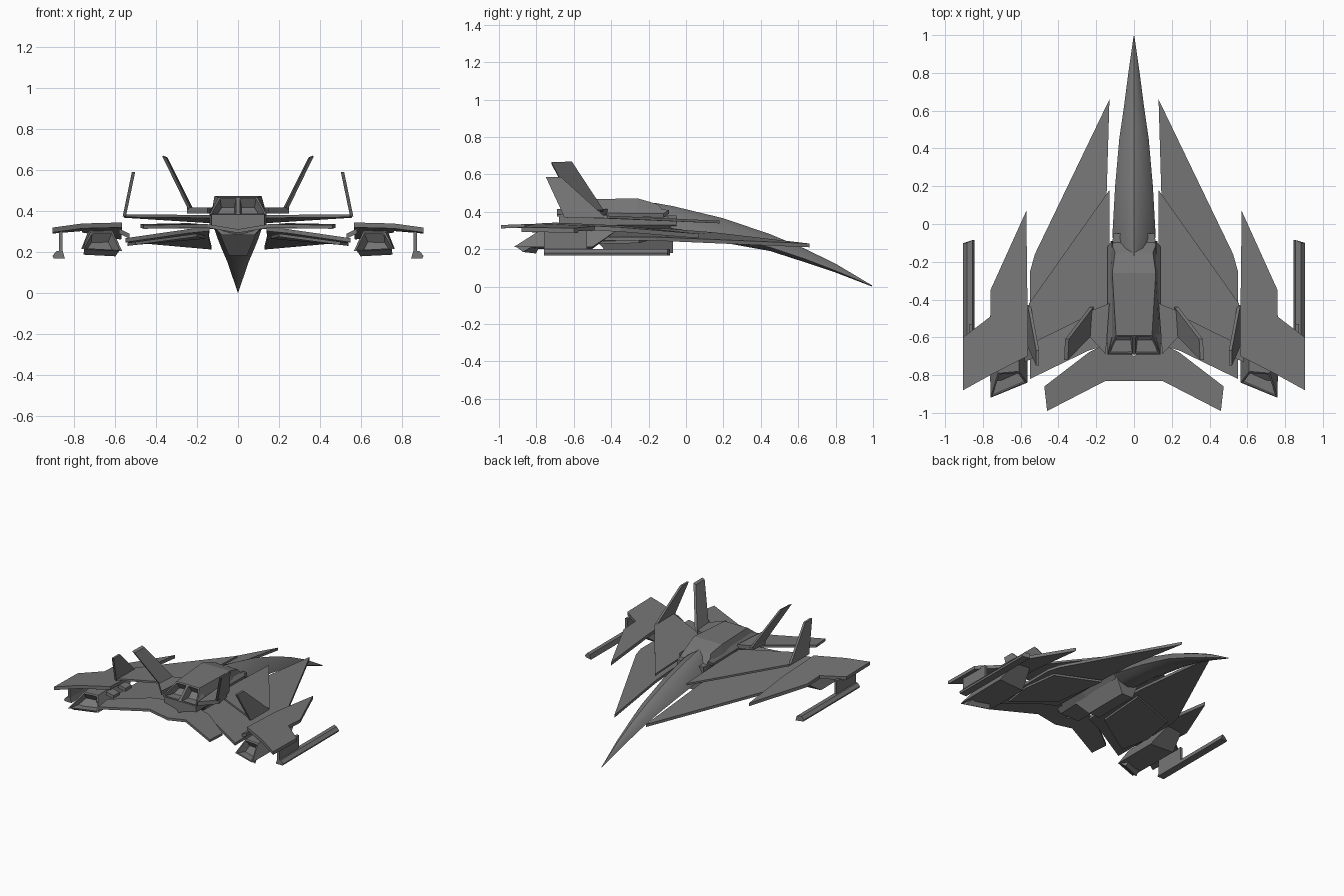
import bpy, bmesh
from mathutils import Vector

if "Cube" in bpy.data.objects:
    bpy.data.objects.remove(bpy.data.objects["Cube"])

# Dark grey paint for the whole airframe
paint = bpy.data.materials.new("dark_grey")
paint.diffuse_color = (.18, .18, .18, 1)
paint.use_nodes = True
paint.node_tree.nodes["Principled BSDF"].inputs["Base Color"].default_value = paint.diffuse_color


def finish(name, bm, mirror):
    bmesh.ops.recalc_face_normals(bm, faces=bm.faces)
    me = bpy.data.meshes.new(name)
    bm.to_mesh(me)
    bm.free()
    me.materials.append(paint)
    ob = bpy.data.objects.new(name, me)
    bpy.context.collection.objects.link(ob)
    if mirror:
        ob.modifiers.new("Mirror", 'MIRROR').use_mirror_merge = False
    return ob


def loft(name, rings, mirror=False, recess=None):
    """Skin equal-length rings; recess = depth of a hollow in the last cap."""
    bm = bmesh.new()
    vs = [[bm.verts.new(p) for p in r] for r in rings]
    n = len(rings[0])
    for a, b in zip(vs, vs[1:]):
        for i in range(n):
            j = (i + 1) % n
            bm.faces.new((a[i], a[j], b[j], b[i]))
    bm.faces.new(vs[0])
    r = vs[-1]
    if recess and n == 6:   # split cap into two openings
        caps = [bm.faces.new((r[0], r[1], r[2], r[5])), bm.faces.new((r[5], r[2], r[3], r[4]))]
    else:
        caps = [bm.faces.new(r)]
    if recess:
        bmesh.ops.recalc_face_normals(bm, faces=bm.faces)
        bmesh.ops.inset_individual(bm, faces=caps, thickness=0.013)
        bmesh.ops.inset_individual(bm, faces=caps, thickness=0.012, depth=-recess)
    return finish(name, bm, mirror)


def plate(name, pts, t, mirror=True):
    """Extrude an outline by vector t, centred on the outline."""
    t = Vector(t) / 2
    return loft(name, [[Vector(p) - t for p in pts], [Vector(p) + t for p in pts]], mirror)


# Drooped nose fuselage: y, half width, top, side and keel heights
stations = [(.995, .002, .006, .003, 0), (.8, .03, .122, .085, .075), (.63, .052, .205, .15, .132),
            (.45, .078, .28, .21, .19), (.2, .10, .365, .265, .235), (-.07, .115, .43, .31, .25),
            (-.17, .06, .448, .36, .27)]
nose = loft("nose_fuselage", [
    [(0, y, t), (.55 * w, y, t - .25 * (t - m)), (w, y, m), (.55 * w, y, b + .3 * (m - b)), (0, y, b),
     (-.55 * w, y, b + .3 * (m - b)), (-w, y, m), (-.55 * w, y, t - .25 * (t - m))]
    for y, w, t, m, b in stations])
bpy.context.view_layer.objects.active = nose
nose.select_set(True)
bpy.ops.object.shade_smooth_by_angle(angle=.7)
nose.select_set(False)


# Dorsal engine housing with twin rear nozzles
def housing(yb, yt, wb, wt, zb, zt):
    return [(-wb, yb, zb), (-wt, yt, zt), (0, yt, zt), (wt, yt, zt), (wb, yb, zb), (0, yb, zb)]


loft("engine_housing", [housing(-.09, -.15, .125, .10, .37, .44), housing(-.25, -.26, .13, .115, .38, .472),
                        housing(-.69, -.59, .14, .095, .38, .465)], recess=.05)
plate("housing_cheek", [(.115, -.09, .40), (.138, -.12, .38), (.138, -.69, .385), (.115, -.60, .42)], (.005, 0, .02))

# Core under the housing
loft("fuselage_core", [
    [(-w, y, .38), (w, y, .38), (w, y, .33), (.6 * w, y, .28), (-.6 * w, y, .28), (-w, y, .33)]
    for y, w in ((-.05, .11), (-.4, .14), (-.68, .13))])

# Belly intake, open at the front
loft("belly_intake", [
    [(-.09, y1, .29), (0, y1, .29), (.09, y1, .29), (.045, y3, .18), (0, y3, .18), (-.045, y3, .18)]
    for y1, y3 in ((-.52, -.42), (-.07, -.07))])

# Main delta wings
plate("delta_wing", [(.13, .66, .22), (.525, -.16, .255), (.55, -.25, .255), (.55, -.82, .255),
                     (.24, -.67, .30), (.14, -.64, .31), (.14, -.1, .30), (.145, .15, .28)], (0, 0, .02))
plate("wing_underlayer", [(.16, -.15, .27), (.50, -.25, .24), (.54, -.5, .235), (.50, -.72, .24),
                          (.20, -.55, .28)], (0, 0, .015))
# Upper wing layer
plate("upper_wing", [(.13, .18, .345), (.555, -.42, .372), (.555, -.64, .375), (.23, -.48, .372),
                     (.13, -.42, .37)], (0, 0, .014))

# Outer wings with hinges
plate("outer_wing", [(.57, .07, .27), (.76, -.35, .305), (.76, -.49, .312), (.905, -.60, .30),
                     (.905, -.88, .305), (.76, -.80, .325), (.565, -.70, .33), (.565, -.35, .315)], (0, 0, .024))
for i, y in enumerate((-.50, -.64)):
    plate(f"wing_hinge_{i}", [(.53, y, .275), (.58, y - .02, .30), (.58, y - .09, .30), (.53, y - .07, .275)],
          (0, 0, .025))

# Swept tail plane, dipping at the centre
plate("tail_plane", [(0, -.70, .29), (.12, -.62, .32), (.24, -.68, .33), (.475, -.86, .325), (.46, -.99, .32),
                     (.15, -.83, .325), (0, -.83, .30)], (0, 0, .018))

# Canted fins and their base
plate("inner_fin_base", [(.13, -.42, .40), (.23, -.46, .40), (.25, -.58, .40), (.15, -.69, .40)], (0, 0, .03))
plate("inner_fin", [(.225, -.44, .405), (.235, -.59, .405), (.36, -.72, .662), (.355, -.61, .664)], (.02, 0, .008))
plate("outer_fin", [(.555, -.43, .37), (.555, -.65, .37), (.51, -.75, .587), (.51, -.67, .587)], (.016, 0, 0))

# Underwing engine pods, raked at both ends
loft("engine_pod", [
    [(.61, -.37, .30), (.73, -.37, .30), (.765, -.50, .212), (.565, -.50, .202)],
    [(.61, -.78, .295), (.72, -.79, .295), (.76, -.92, .212), (.565, -.84, .202)]], True, recess=.05)

# Wingtip pylons and long stores
loft("wingtip_pylon", [[(.855, y, .19), (.874, y, .19), (.874, y, .30), (.855, y, .30)] for y in (-.53, -.76)], True)
loft("wingtip_store", [
    [(.845, a, .167), (.90, b, .167), (.905, b, .18), (.885, b, .202), (.855, a, .202)]
    for a, b in ((-.76, -.76), (-.085, -.10))], True)
